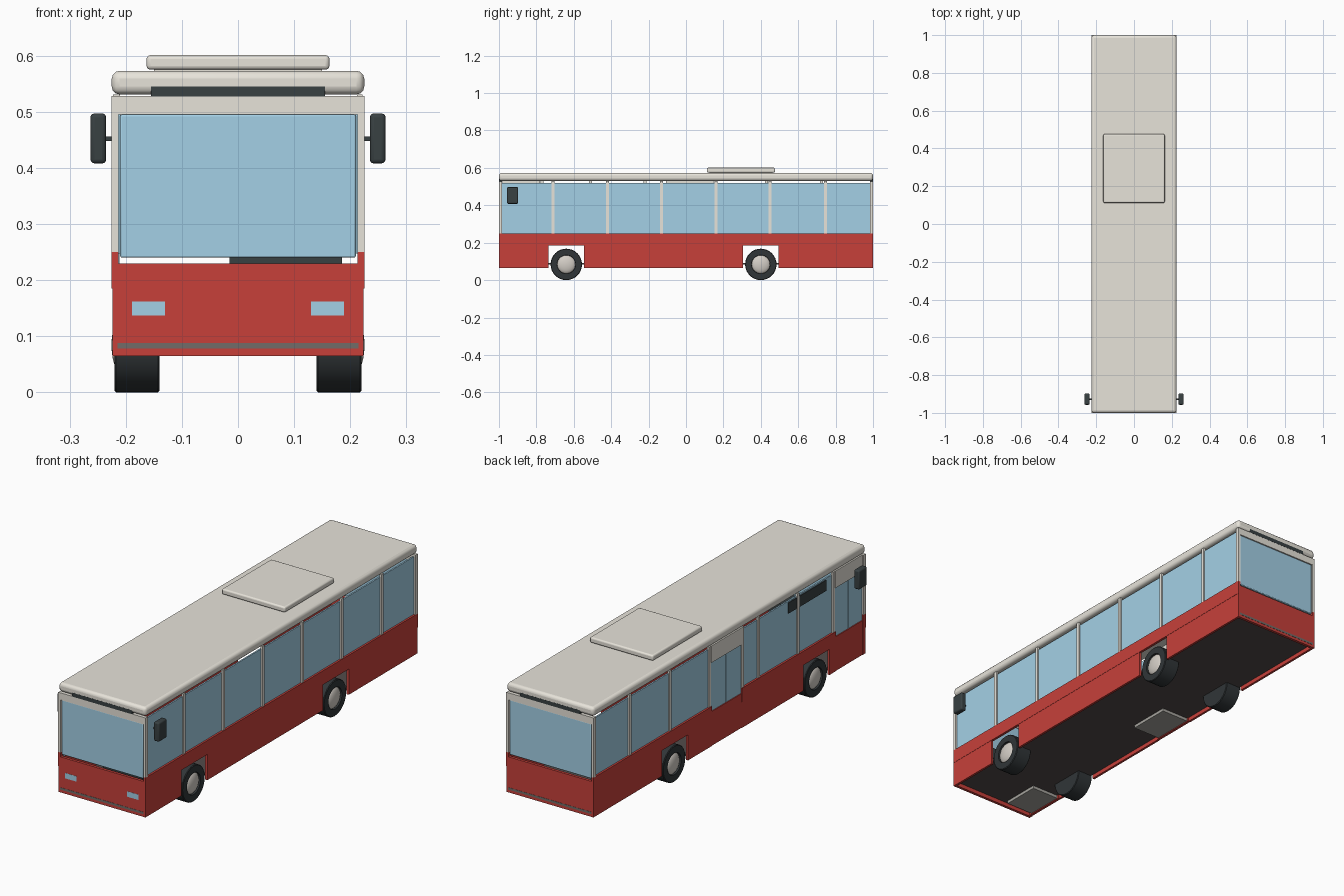
import bpy, bmesh, math

if "Cube" in bpy.data.objects:
    bpy.data.objects.remove(bpy.data.objects["Cube"])

def material(name, rgb):
    m = bpy.data.materials.new(name)
    m.diffuse_color = (*rgb, 1)
    m.use_nodes = True
    m.node_tree.nodes["Principled BSDF"].inputs["Base Color"].default_value = m.diffuse_color
    return m

RED = material("red paint", (0.57, 0.051, 0.042))
GLASS = material("blue glass", (0.37, 0.63, 0.79))
GREY = material("warm light grey", (0.80, 0.77, 0.70))
HUB = material("hub metal", (0.66, 0.62, 0.57))
DARK = material("dark plastic", (0.040, 0.052, 0.055))
UNDER = material("underbody", (0.085, 0.071, 0.068))
STEP = material("step grey", (0.38, 0.37, 0.34))
TRIM = material("trim grey", (0.17, 0.15, 0.14))
TYRE = material("tyre rubber", (0.030, 0.036, 0.039))

def smooth(ob, angle=35):
    bpy.ops.object.select_all(action='DESELECT')
    ob.select_set(True)
    bpy.context.view_layer.objects.active = ob
    bpy.ops.object.shade_smooth_by_angle(angle=math.radians(angle))

def box(name, x, y, z, mat, bevel=0, segments=3):
    bpy.ops.mesh.primitive_cube_add(size=1)
    ob = bpy.context.object
    ob.name = name
    lo, hi = zip(x, y, z)
    for v in ob.data.vertices:
        v.co = [(a + b) / 2 + c * abs(b - a) for a, b, c in zip(lo, hi, v.co)]
    ob.data.materials.append(mat)
    if bevel:
        mod = ob.modifiers.new("round", 'BEVEL')
        mod.width, mod.segments = bevel, segments
        smooth(ob)
    return ob

def lathe(name, profile, centre, side, mat, steps=32):
    """Surface of revolution about the x axis; profile is (offset, radius)."""
    bm = bmesh.new()
    rings = []
    for off, r in profile:
        angles = [2 * math.pi * i / steps for i in range(steps)]
        rings.append([bm.verts.new((side * off, r * math.cos(a), r * math.sin(a)))
                      for a in angles])
    for p, q in zip(rings, rings[1:]):
        for i in range(steps):
            k = (i + 1) % steps
            bm.faces.new((p[i], p[k], q[k], q[i]))
    bm.faces.new(rings[0])
    bm.faces.new(rings[-1])
    bmesh.ops.recalc_face_normals(bm, faces=bm.faces)
    me = bpy.data.meshes.new(name)
    bm.to_mesh(me)
    bm.free()
    ob = bpy.data.objects.new(name, me)
    bpy.context.collection.objects.link(ob)
    ob.location = centre
    me.materials.append(mat)
    smooth(ob, 40)
    return ob

def spans(start, end, holes):
    """Parts of start..end that are left between the holes."""
    out = []
    for a, b in sorted(holes):
        if a > start:
            out.append((start, a))
        start = b
    if start < end:
        out.append((start, end))
    return out

W = 0.225
AXLES = (-0.64, 0.40)
DOORS = ((-0.98, -0.78), (-0.09, 0.13))

# Roof, roof unit and floor
box("roof", (-W, W), (-1, 1), (0.531, 0.573), GREY, 0.014)
box("roof_unit", (-0.163, 0.163), (0.112, 0.476), (0.575, 0.601), GREY, 0.007)
box("roof_unit_base", (-0.15, 0.15), (0.125, 0.463), (0.57, 0.577), GREY)
box("floor", (-0.213, 0.213), (-0.987, 0.987), (0.084, 0.092), UNDER)

arches = [(y - 0.095, y + 0.095) for y in AXLES]
POSTS = {1: (-0.71, -0.42, -0.13, 0.16, 0.45, 0.745),
         -1: (-0.77, -0.51, -0.22, -0.10, 0.14, 0.43, 0.725)}

# Side walls, glazing and posts
for s, side in ((1, "right"), (-1, "left")):
    outer, inner = s * W, s * (W - 0.012)
    doors = list(DOORS) if s < 0 else []
    for y in spans(-1, 1, arches + doors):
        box(side + "_skirt", (inner, s * (W - 0.0012)), y, (0.065, 0.185), RED)
    for y in spans(-1, 1, doors):
        box(side + "_waist_band", (inner, outer), y, (0.185, 0.25), RED)
    for y in spans(-0.985, 0.985, doors):
        box(side + "_window", (s * 0.209, s * 0.216), y, (0.247, 0.518), GLASS)
    for y in POSTS[s]:
        box(side + "_window_post", (s * 0.212, s * 0.222), (y - 0.008, y + 0.008),
            (0.25, 0.531), GREY)
    for e in (-1, 1):
        box(side + "_corner_post", (s * 0.213, outer), (e * 0.984, e), (0.25, 0.528), GREY)

# Twin leaf doors with header and step
for a, b in DOORS:
    mid = (a + b) / 2
    box("door_header", (-0.223, -0.210), (a, b), (0.452, 0.531), GREY)
    box("door_step", (-0.213, -0.07), (a + 0.01, b - 0.01), (0.070, 0.084), STEP)
    for y0, y1 in ((a, mid - 0.001), (mid + 0.001, b)):
        box("door_panel", (-0.223, -0.210), (y0, y1), (0.066, 0.225), RED)
        box("door_glass", (-0.219, -0.211), (y0, y1), (0.225, 0.452), GLASS)

# Route sign on the door side
box("side_sign", (-0.2195, -0.216), (-0.72, -0.44), (0.462, 0.512), DARK)

# Front and rear ends
for e, end in ((-1, "front"), (1, "rear")):
    box(end + "_panel", (-0.213, 0.213), (e * 0.987, e), (0.065, 0.23), RED)
    box(end + "_window", (-0.21, 0.21), (e * 0.984, e * 0.996), (0.24, 0.495), GLASS, 0.003, 2)
    box(end + "_header", (-0.213, 0.213), (e * 0.984, e), (0.495, 0.528), GREY)
    box(end + "_bumper_strip", (-0.215, 0.215), (e * 0.998, e * 1.001), (0.078, 0.088), TRIM)
    box(end + "_vent", (-0.155, 0.155), (e * 0.985, e * 1.0005), (0.527, 0.545), DARK)

# Headlights, mirrors and dashboard
for s in (-1, 1):
    box("headlight", (s * 0.13, s * 0.189), (-1.0008, -0.998), (0.137, 0.162), GLASS)
    box("mirror", (s * 0.235, s * 0.263), (-0.957, -0.897), (0.408, 0.497), DARK, 0.007)
    box("mirror_arm", (s * 0.215, s * 0.24), (-0.931, -0.923), (0.448, 0.456), DARK)
box("dashboard", (-0.015, 0.185), (-0.97, -0.87), (0.20, 0.252), DARK)

# Wheels with domed hubs
R = 0.084
dome = [(0.207 + 0.0185 * math.sin(t), 0.05 * math.cos(t))
        for t in [math.radians(d) for d in (0, 15, 30, 45, 60, 75, 87)]]
for y in AXLES:
    for s in (-1, 1):
        lathe("tyre", [(0.14, 0.05), (0.14, R - 0.003), (0.143, R), (0.217, R),
                       (0.220, R - 0.003), (0.220, 0.050), (0.205, 0.048)], (0, y, R), s, TYRE)
        lathe("hub", dome, (0, y, R), s, HUB)
